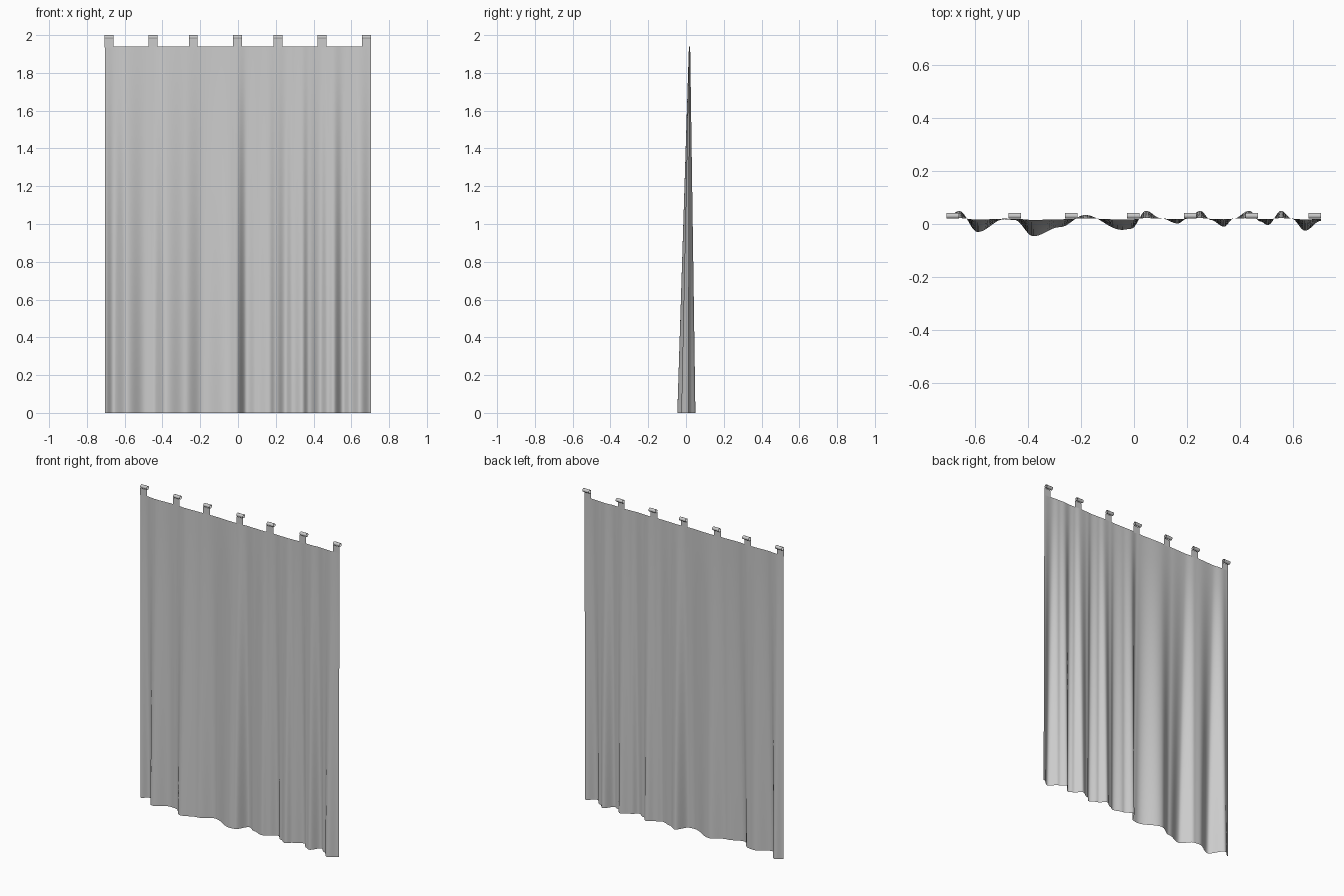
import bpy, bmesh, math

cube = bpy.data.objects.get("Cube")
if cube:
    bpy.data.objects.remove(cube)

cloth = bpy.data.materials.new("grey cloth")
cloth.use_nodes = True
cloth.diffuse_color = (0.6, 0.6, 0.6, 1)
cloth.node_tree.nodes["Principled BSDF"].inputs["Base Color"].default_value = (0.6, 0.6, 0.6, 1)

WIDTH, TOP, REST = 1.41, 1.94, 0.02

# Hem outline: x and y of the fold crests and hollows
HEM = [(-.705, .02), (-.66, .05), (-.59, -.03), (-.49, .018), (-.45, .015), (-.38, -.046),
       (-.28, -.012), (-.185, .034), (-.045, -.022), (-.01, -.018), (.045, .05), (.1, .022),
       (.165, .002), (.2, .02), (.25, .05), (.29, .015), (.34, -.01), (.375, .02),
       (.435, .05), (.475, .01), (.505, -.004), (.555, .05), (.595, .02), (.645, -.025),
       (.705, .012)]


def hem_y(x):
    for (x0, y0), (x1, y1) in zip(HEM, HEM[1:]):
        if x <= x1:
            t = max(0, (x - x0) / (x1 - x0))
            return y0 + (y1 - y0) * (1 - math.cos(math.pi * t)) / 2
    return HEM[-1][1]


def sheet(name, rows, closed=False):
    """Surface through rows of points with equal length."""
    bm = bmesh.new()
    grid = [[bm.verts.new(p) for p in row] for row in rows]
    pairs = list(zip(grid, grid[1:]))
    if closed:
        pairs.append((grid[-1], grid[0]))
    for a, b in pairs:
        for i in range(len(a) - 1):
            bm.faces.new((a[i], a[i + 1], b[i + 1], b[i]))
    mesh = bpy.data.meshes.new(name)
    bm.to_mesh(mesh)
    bm.free()
    mesh.materials.append(cloth)
    obj = bpy.data.objects.new(name, mesh)
    bpy.context.collection.objects.link(obj)
    bpy.ops.object.select_all(action='DESELECT')
    obj.select_set(True)
    bpy.context.view_layer.objects.active = obj
    bpy.ops.object.shade_smooth_by_angle(angle=math.radians(50))
    return obj


# Hanging cloth: folds fade out towards the top edge
columns = [WIDTH * (i / 200 - 0.5) for i in range(201)]
rows = []
for j in range(17):
    f = j / 16
    depth = 1 - 0.93 * f
    rows.append([(x, REST + (hem_y(x) - REST) * depth, TOP * f) for x in columns])
sheet("curtain_cloth", rows)

# Hanging tabs: a flat strap ending in a small rounded loop
for n, x in enumerate((-.683, -.45, -.237, -.002, .212, .445, .681)):
    xs = (x - .0235, x + .0235)
    strap = [[(px, REST, z) for px in xs] for z in (TOP - .005, 1.982)]
    sheet(f"tab_strap_{n + 1}", strap)
    loop = []
    for k in range(12):
        a = math.tau * k / 12
        loop.append([(px, .031 - .011 * math.cos(a), 1.989 + .011 * math.sin(a)) for px in xs])
    sheet(f"tab_loop_{n + 1}", loop, closed=True)
